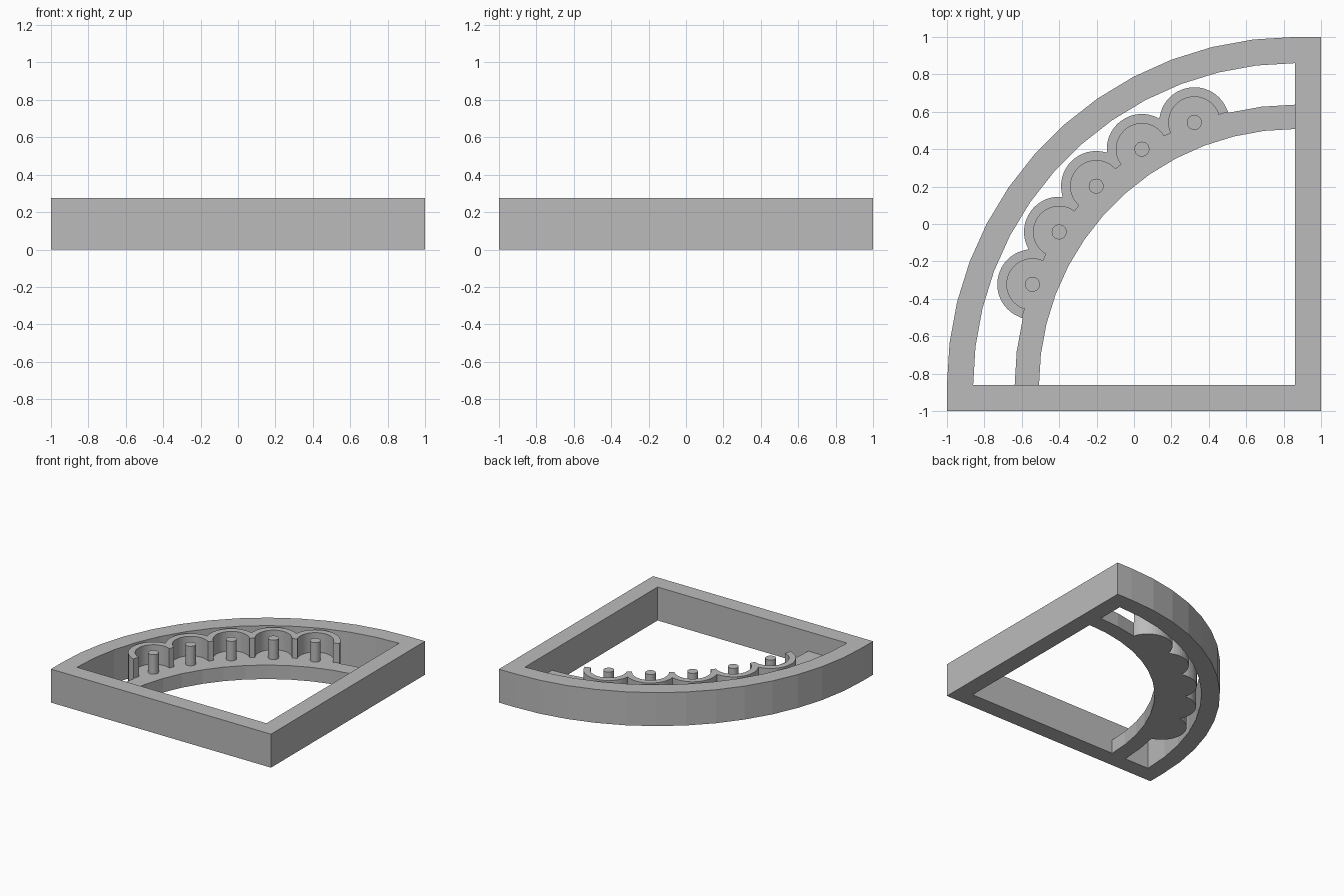
import bpy, bmesh
from math import sin, cos, pi, radians

cube = bpy.data.objects.get("Cube")
if cube:
    bpy.data.objects.remove(cube, do_unlink=True)

HEIGHT, FLOOR = 0.275, 0.115
CORNER = 0.862          # arcs are centred on (CORNER, -CORNER)
CUP_PATH = 1.505

grey = bpy.data.materials.new("plain_grey")
grey.use_nodes = True
grey.diffuse_color = (0.5, 0.5, 0.5, 1)
grey.node_tree.nodes["Principled BSDF"].inputs["Base Color"].default_value = (0.5, 0.5, 0.5, 1)


def prism(name, points, z0, z1):
    """Extrude a flat outline from z0 to z1."""
    bm = bmesh.new()
    face = bm.faces.new([bm.verts.new((x, y, z0)) for x, y in points])
    top = bmesh.ops.extrude_face_region(bm, geom=[face])["geom"]
    for v in top:
        if isinstance(v, bmesh.types.BMVert):
            v.co.z = z1
    bmesh.ops.recalc_face_normals(bm, faces=bm.faces)
    mesh = bpy.data.meshes.new(name)
    bm.to_mesh(mesh)
    bm.free()
    mesh.materials.append(grey)
    obj = bpy.data.objects.new(name, mesh)
    bpy.context.collection.objects.link(obj)
    return obj


def on_arc(radius, t):
    return CORNER - radius * sin(t), -CORNER + radius * cos(t)


def quarter(radius, pad=0.0, steps=13):
    """Quarter disc outline, with its straight sides pushed out by pad."""
    arc = [on_arc(radius, pi / 2 * i / steps) for i in range(steps + 1)]
    c = CORNER + pad
    if pad:
        return arc + [(CORNER - radius, -c), (c, -c), (c, radius - CORNER)]
    return arc + [(c, -c)]


def circle(centre, radius, steps):
    return [(centre[0] + radius * cos(2 * pi * i / steps),
             centre[1] + radius * sin(2 * pi * i / steps)) for i in range(steps)]


def combine(obj, other, operation):
    """Apply a boolean and discard the second shape."""
    mod = obj.modifiers.new("bool", "BOOLEAN")
    mod.solver = "EXACT"
    mod.operation = operation
    mod.object = other
    with bpy.context.temp_override(object=obj, active_object=obj):
        bpy.ops.object.modifier_apply(modifier=mod.name)
    bpy.data.objects.remove(other, do_unlink=True)


# Outer frame: two straight bars and a curved wall
outline = quarter(1.862)[:-1] + [(-1, -1), (1, -1), (1, 1)]
frame = prism("outer_frame", outline, 0, HEIGHT)
combine(frame, prism("frame_opening", quarter(1.722), -0.1, 0.5), "DIFFERENCE")

# Curved shelf with five scalloped cups along its outer edge
centres = [on_arc(CUP_PATH, radians(21 + 12 * i)) for i in range(5)]
shelf = prism("scalloped_shelf", quarter(1.5), 0, HEIGHT)
for centre in centres:
    combine(shelf, prism("cup", circle(centre, 0.188, 48), 0, HEIGHT), "UNION")
for centre in centres:
    combine(shelf, prism("pocket", circle(centre, 0.137, 48), FLOOR, 0.5), "DIFFERENCE")
combine(shelf, prism("shelf_top_cut", quarter(CUP_PATH, 0.1), FLOOR, 0.5), "DIFFERENCE")
combine(shelf, prism("shelf_opening", quarter(1.37, 0.1), -0.1, 0.5), "DIFFERENCE")

# Upright pin in the middle of each cup
for i, centre in enumerate(centres):
    prism(f"pin_{i + 1}", circle(centre, 0.04, 24), FLOOR, HEIGHT)
